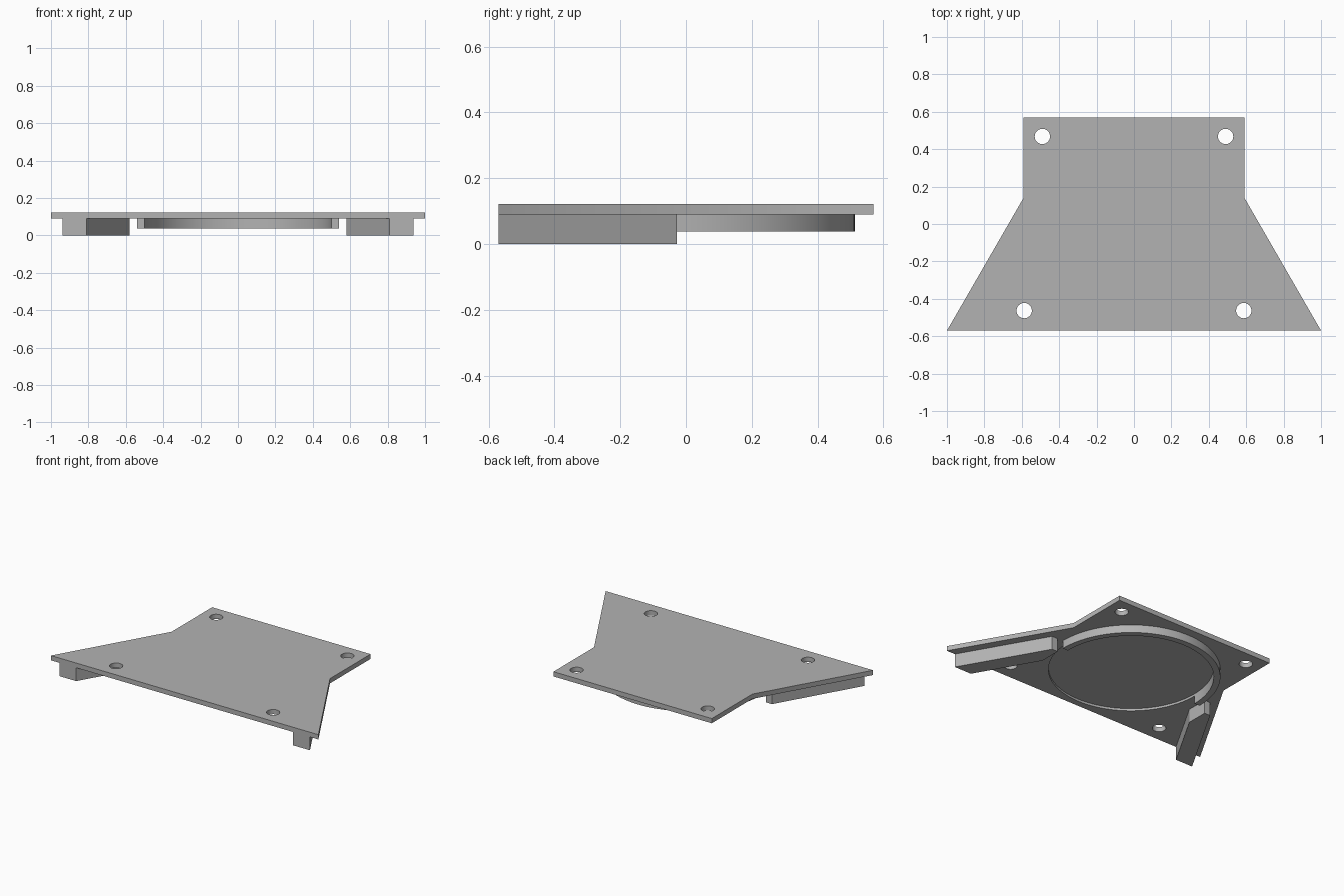
import bpy, bmesh
from math import cos, sin, pi, radians

if "Cube" in bpy.data.objects:
    bpy.data.objects.remove(bpy.data.objects["Cube"], do_unlink=True)

BASE, UNDER, TOP = 0.0, 0.09, 0.122
CENTRE_Y = -0.027

grey = bpy.data.materials.new("plain grey")
grey.use_nodes = True
COLOUR = (0.45, 0.45, 0.45, 1)
grey.diffuse_color = COLOUR
grey.node_tree.nodes["Principled BSDF"].inputs["Base Color"].default_value = COLOUR


def prism(name, outline, low, high):
    """Extrude a flat outline from low to high."""
    bm = bmesh.new()
    face = bm.faces.new([bm.verts.new((x, y, low)) for x, y in outline])
    top = bmesh.ops.extrude_face_region(bm, geom=[face])["geom"]
    verts = [v for v in top if isinstance(v, bmesh.types.BMVert)]
    bmesh.ops.translate(bm, verts=verts, vec=(0, 0, high - low))
    bmesh.ops.recalc_face_normals(bm, faces=bm.faces)
    mesh = bpy.data.meshes.new(name)
    bm.to_mesh(mesh)
    bm.free()
    mesh.materials.append(grey)
    obj = bpy.data.objects.new(name, mesh)
    bpy.context.collection.objects.link(obj)
    return obj


def arc(x, y, r, start, end, steps):
    angles = [start + (end - start) * i / steps for i in range(steps + 1)]
    return [(x + r * cos(a), y + r * sin(a)) for a in angles]


def circle(x, y, r, steps):
    return arc(x, y, r, 0, 2 * pi, steps)[:-1]


def mirrored(half):
    return half + [(-x, y) for x, y in reversed(half)]


def smooth(obj):
    bpy.ops.object.select_all(action="DESELECT")
    obj.select_set(True)
    bpy.context.view_layer.objects.active = obj
    bpy.ops.object.shade_smooth_by_angle(angle=radians(30))


# Plate: straight at the back, flaring towards the front
plate = prism("plate", mirrored([(1, -0.57), (0.592, 0.137), (0.592, 0.57)]), UNDER, TOP)

# Four screw holes and a shallow round recess underneath
cutters = [prism("hole_cutter", circle(side * x, y, 0.041, 32), BASE, TOP + 0.1)
           for side in (1, -1) for x, y in ((0.49, 0.468), (0.587, -0.463))]
cutters.append(prism("recess_cutter", circle(0, CENTRE_Y, 0.5, 96), BASE, UNDER + 0.015))
bpy.context.view_layer.objects.active = plate
for cutter in cutters:
    cutter.hide_render = True
    cut = plate.modifiers.new("cut", "BOOLEAN")
    cut.object = cutter
    cut.solver = "EXACT"
    bpy.ops.object.modifier_apply(modifier=cut.name)
for cutter in cutters:
    bpy.data.objects.remove(cutter, do_unlink=True)
smooth(plate)

# Half ring around the back of the recess
ring = arc(0, CENTRE_Y, 0.54, 0, pi, 48) + arc(0, CENTRE_Y, 0.5, pi, 0, 48)
smooth(prism("half_ring", ring, 0.037, UNDER))

# Slanted rails under the flared edges, trimmed beside the ring
rail = [(0.937, -0.57), (0.81, -0.57), (0.58, -0.17), (0.58, -0.027), (0.624, -0.027)]
for name, side in (("left_rail", 1), ("right_rail", -1)):
    prism(name, [(side * x, y) for x, y in rail], BASE, UNDER)
